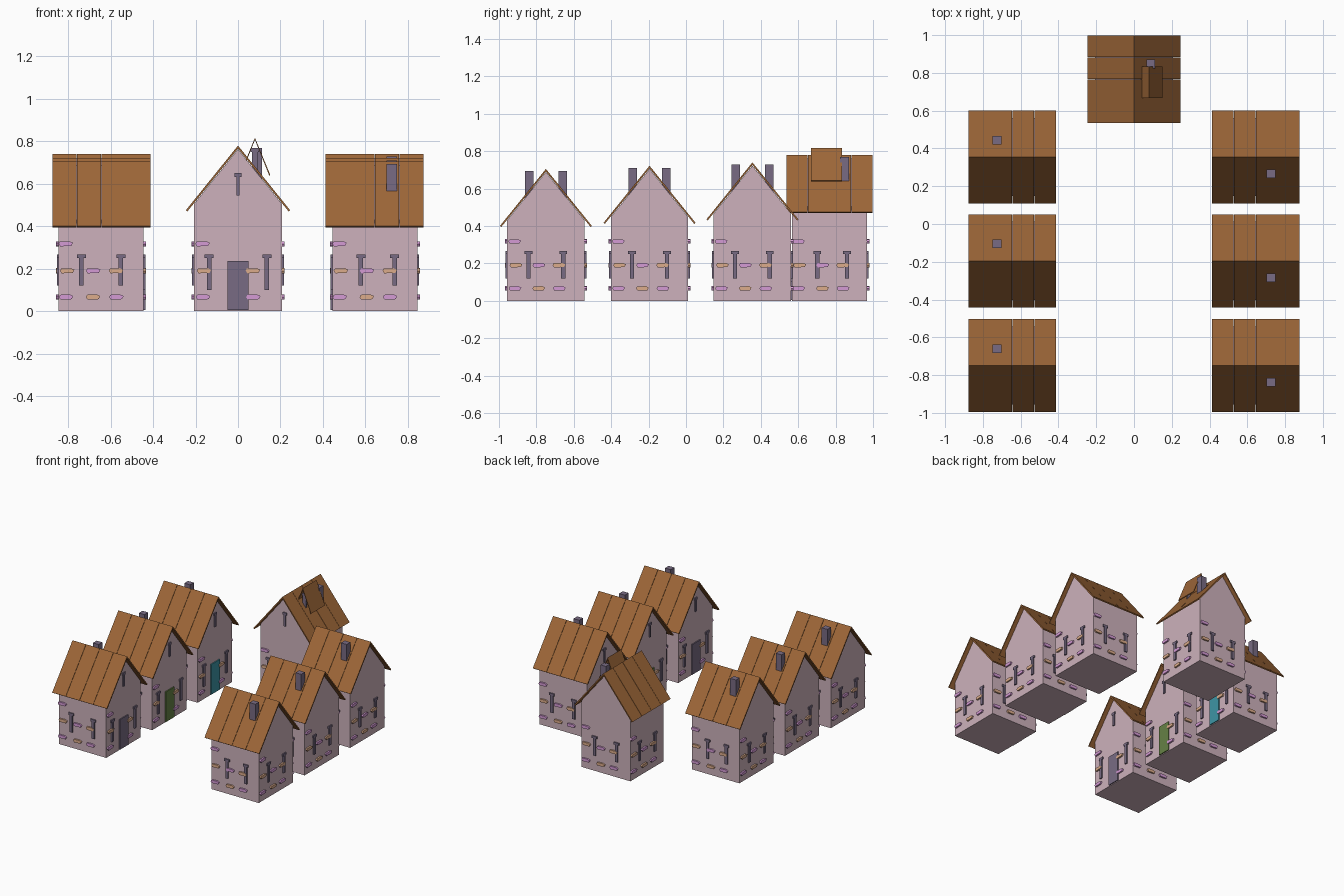
import bpy, bmesh
from math import radians
from mathutils import Matrix, Vector

if "Cube" in bpy.data.objects:
    bpy.data.objects.remove(bpy.data.objects["Cube"])


def material(name, rgb):
    m = bpy.data.materials.new(name)
    m.diffuse_color = [c ** 2.2 for c in rgb] + [1]
    m.use_nodes = True
    m.node_tree.nodes["Principled BSDF"].inputs["Base Color"].default_value = m.diffuse_color
    return m


WALL = material("plaster", (0.80, 0.69, 0.73))
ROOF = material("roof_wood", (0.61, 0.40, 0.23))
STONE = material("window_purple", (0.47, 0.42, 0.51))
GREEN = material("door_green", (0.40, 0.50, 0.28))
TEAL = material("door_teal", (0.25, 0.58, 0.64))
PINK = material("brick_pink", (0.83, 0.60, 0.83))
TAN = material("brick_tan", (0.86, 0.67, 0.54))


def prism(bm, points, push):
    """Extrude a planar polygon along a vector into a closed solid."""
    push = Vector(push)
    a = [bm.verts.new(p) for p in points]
    b = [bm.verts.new(Vector(p) + push) for p in points]
    bm.faces.new(a)
    bm.faces.new(b[::-1])
    for i in range(len(a)):
        j = (i + 1) % len(a)
        bm.faces.new((a[i], b[i], b[j], a[j]))


def finish(bm, name, mat, matrix):
    bmesh.ops.recalc_face_normals(bm, faces=bm.faces)
    bm.transform(matrix)
    mesh = bpy.data.meshes.new(name)
    bm.to_mesh(mesh)
    bm.free()
    mesh.materials.append(mat)
    ob = bpy.data.objects.new(name, mesh)
    bpy.context.collection.objects.link(ob)


def box(bm, x0, x1, y0, y1, z0, z1):
    prism(bm, [(x0, y0, z0), (x1, y0, z0), (x1, y1, z0), (x0, y1, z0)], (0, 0, z1 - z0))


def tee(z0, z1, head, stem):
    """T-shaped window outline."""
    k = z1 - 0.017
    return [(-head, k), (-head, z1), (head, z1), (head, k), (stem, k),
            (stem, z0), (-stem, z0), (-stem, k)]


BRICK = [(-0.034, 0.0), (-0.028, 0.011), (0.018, 0.012), (0.034, 0.005),
         (0.026, -0.010), (-0.026, -0.012)]
HX, HY = 0.207, 0.20          # half size of the walls
SLOPE = 1.24


def on_wall(bm, side, outline, u, z, out):
    """Raise an outline from wall number side (0 = front, counter-clockwise)."""
    d = HY if side % 2 == 0 else HX
    turn = Matrix.Rotation(radians(90 * side), 3, 'Z')
    pts = [turn @ Vector((u + p[0], 0.003 - d, z + p[1])) for p in outline]
    prism(bm, pts, turn @ Vector((0, -out - 0.003, 0)))


def roof_planks(bm, cx, apex, half, drop, y0, y1, count, thick):
    step = (y1 - y0) / count
    for s in (-1, 1):
        for i in range(count):
            a = y0 + i * step
            prism(bm, [(cx, a, apex), (cx + s * half, a, apex - drop),
                       (cx + s * (half - thick * 0.8), a, apex - drop - thick * 0.6),
                       (cx, a, apex - thick * 1.6)], (0, step - 0.002, 0))


def house(tag, x, y, angle, apex, door_mat):
    M = Matrix.Translation((x, y, 0)) @ Matrix.Rotation(radians(angle), 4, 'Z')
    # walls with gables
    top = apex - 0.018
    eave = top - HX * SLOPE
    bm = bmesh.new()
    prism(bm, [(-HX, -HY, 0), (HX, -HY, 0), (HX, -HY, eave), (0, -HY, top),
               (-HX, -HY, eave)], (0, 2 * HY, 0))
    finish(bm, tag + "_walls", WALL, M)
    # planked roof
    bm = bmesh.new()
    roof_planks(bm, 0, apex, 0.246, 0.246 * SLOPE, -0.232, 0.232, 4, 0.009)
    finish(bm, tag + "_roof", ROOF, M)
    # chimney
    bm = bmesh.new()
    box(bm, 0.067, 0.112, 0.056, 0.104, apex - 0.18, apex - 0.012)
    finish(bm, tag + "_chimney", STONE, M)
    # door
    bm = bmesh.new()
    on_wall(bm, 0, [(-0.05, 0.005), (0.05, 0.005), (0.05, 0.235), (-0.05, 0.235)], 0, 0, 0.008)
    finish(bm, tag + "_door", door_mat, M)
    # windows
    bm = bmesh.new()
    on_wall(bm, 0, tee(0.545, 0.65, 0.017, 0.008), 0, apex - 0.78, 0.008)
    for side, us in enumerate([(-0.136, 0.136), (-0.066, 0.093),
                               (-0.093, 0.093), (-0.093, 0.093)]):
        for u in us:
            on_wall(bm, side, tee(0.10 if side == 0 else 0.12, 0.267, 0.021, 0.011), u, 0, 0.009)
    finish(bm, tag + "_windows", STONE, M)
    # scattered bricks, the middle ones give way to the door
    pink, tan = bmesh.new(), bmesh.new()
    for side in range(4):
        for bm, u, z in [(pink, -0.167, 0.317), (tan, -0.16, 0.19), (pink, -0.037, 0.19),
                         (tan, 0.07, 0.19), (pink, -0.165, 0.066), (tan, -0.038, 0.066),
                         (pink, 0.072, 0.066)]:
            if side or abs(u) > 0.05:
                on_wall(bm, side, BRICK, u, z, 0.012)
    finish(pink, tag + "_pink_bricks", PINK, M)
    finish(tan, tag + "_tan_bricks", TAN, M)


# two facing rows and the house at the head of the street
for row, (y, apex, door) in enumerate([(-0.749, 0.705, STONE), (-0.195, 0.722, GREEN),
                                       (0.355, 0.74, TEAL)]):
    house(f"left_house_{row + 1}", -0.645, y, 90, apex, door)
    house(f"right_house_{row + 1}", 0.645, y, -90, apex, door)
house("head_house", 0, 0.768, 0, 0.78, STONE)

# dormer roof and its window
bm = bmesh.new()
roof_planks(bm, 0.08, 0.817, 0.072, 0.175, 0.667, 0.836, 1, 0.006)
finish(bm, "dormer_roof", ROOF, Matrix())
bm = bmesh.new()
prism(bm, [(0.08 + u, 0.685, z) for u, z in tee(0.65, 0.768, 0.02, 0.014)], (0, 0.012, 0))
finish(bm, "dormer_window", STONE, Matrix())
